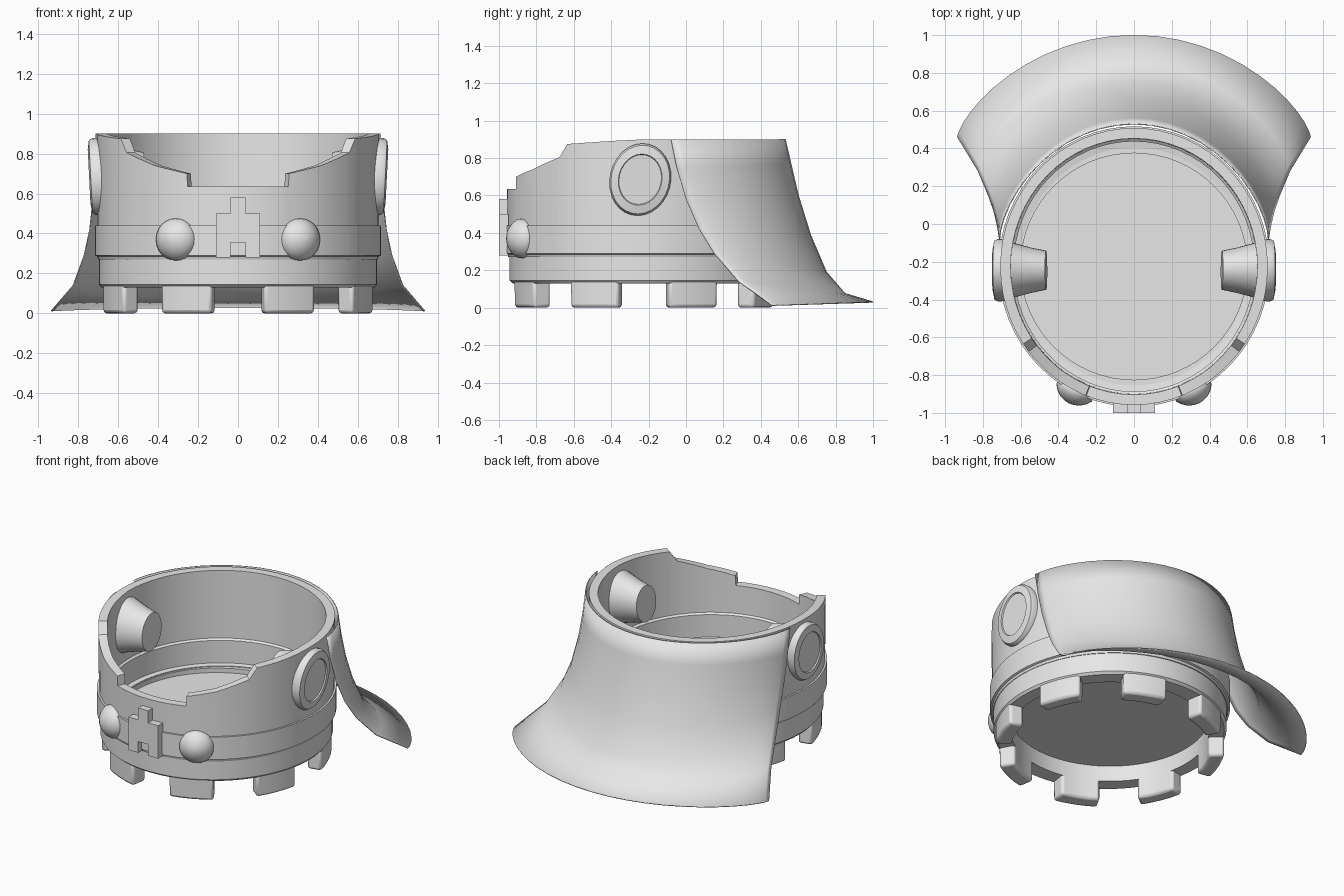
import bpy, bmesh, math
from mathutils import Matrix, Vector

if "Cube" in bpy.data.objects:
    bpy.data.objects.remove(bpy.data.objects["Cube"])

CY = -0.225  # centre of the ring in y
grey = bpy.data.materials.new("plain grey")
grey.diffuse_color = (0.8, 0.8, 0.8, 1)
grey.use_nodes = True
grey.node_tree.nodes["Principled BSDF"].inputs["Base Color"].default_value = grey.diffuse_color


def finish(name, bm, angle=35, bevel=0):
    bmesh.ops.recalc_face_normals(bm, faces=bm.faces)
    me = bpy.data.meshes.new(name)
    bm.to_mesh(me)
    bm.free()
    ob = bpy.data.objects.new(name, me)
    bpy.context.collection.objects.link(ob)
    me.materials.append(grey)
    if bevel:
        m = ob.modifiers.new("bevel", 'BEVEL')
        m.width, m.segments, m.limit_method = bevel, 2, 'ANGLE'
        m.angle_limit = math.radians(40)
    bpy.ops.object.select_all(action='DESELECT')
    ob.select_set(True)
    bpy.context.view_layer.objects.active = ob
    bpy.ops.object.shade_smooth_by_angle(angle=math.radians(angle))
    return ob


def sweep(name, angles, section, closed, bevel=0):
    """Sweep a closed section of (rx, ry, z) points around the ring; angle 0 is the front."""
    bm = bmesh.new()
    rows = []
    for a in angles:
        t = math.radians(a)
        rows.append([bm.verts.new((rx * math.sin(t), CY - ry * math.cos(t), z))
                     for rx, ry, z in section(a)])
    n = len(rows[0])
    for i in range(len(rows) if closed else len(rows) - 1):
        p, q = rows[i], rows[(i + 1) % len(rows)]
        for j in range(n):
            k = (j + 1) % n
            bm.faces.new((p[j], p[k], q[k], q[j]))
    if not closed:
        bm.faces.new(rows[0])
        bm.faces.new(rows[-1])
    return finish(name, bm, bevel=bevel)


def lathe(name, profile, matrix, segs=28):
    """Turn (radius, height) points about local z, then place with a matrix."""
    bm = bmesh.new()
    rings = [[bm.verts.new((r * math.cos(2 * math.pi * i / segs),
                            r * math.sin(2 * math.pi * i / segs), h))
              for i in range(segs)] for r, h in profile]
    for p, q in zip(rings, rings[1:]):
        for i in range(segs):
            k = (i + 1) % segs
            bm.faces.new((p[i], p[k], q[k], q[i]))
    bm.faces.new(rings[0])
    bm.faces.new(rings[-1])
    bm.transform(matrix)
    return finish(name, bm)


def interp(table, x):
    for (x0, y0), (x1, y1) in zip(table, table[1:]):
        if x <= x1:
            return y0 + (y1 - y0) * (x - x0) / (x1 - x0)
    return table[-1][1]


# upper wall with the stepped front opening and the belt band
RIM = [(0, .635), (20.9, .635), (21.2, .70), (36, .74), (52, .805),
       (56, .875), (77, .892), (90, .9), (180, .9)]


def wall_section(a):
    top = interp(RIM, min(a, 360 - a))
    outline = [(-.10, .27), (-.005, .27), (0, .285), (.012, .29), (.012, .44), (0, .44),
               (.003, top), (-.052, top), (-.055, .45), (-.068, .44), (-.068, .29), (-.10, .285)]
    return [(.705 + d, .73 + d, z) for d, z in outline]


steps = [i * 5.625 for i in range(64)]
corners = [a for a, _ in RIM[1:-1]]
wall_angles = sorted(set(steps + corners + [360 - a for a in corners]))
sweep("upper_wall", wall_angles, wall_section, True)

# lower ring and its eight teeth
sweep("lower_ring", steps,
      lambda a: [(.60, .60, .13), (.685, .70, .13), (.697, .718, .145),
                 (.697, .718, .28), (.60, .60, .28)], True)
for i in range(8):
    mid = 22.5 + 45 * i
    sweep("tooth", [mid - 11.5 + 23 * j / 4 for j in range(5)],
          lambda a: [(.60, .60, .0), (.69, .705, .0), (.69, .71, .16), (.60, .60, .16)],
          False, bevel=.016)

# floor disc
lathe("floor", [(.605, .235), (.605, .25)], Matrix.Translation((0, CY, 0)), 64)

# flared neck guard at the back: side edge and centre line, top to bottom
EDGE = [(.712, -.08, .9), (.716, -.05, .75), (.725, 0, .58), (.742, .07, .42),
        (.77, .15, .29), (.825, .28, .14), (.935, .46, .012)]
SPINE = [(.53, .9), (.56, .77), (.60, .60), (.665, .39), (.75, .19), (.85, .075), (1.0, .03)]
bm = bmesh.new()
rows = []
for i, ((ex, ey, ez), (sy, sz)) in enumerate(zip(EDGE, SPINE)):
    power = 1.25 + .2 * i / 6
    row = []
    for j in range(-12, 13):
        t = math.radians(90 * j / 12)
        c = max(math.cos(t), 0) ** power
        row.append(bm.verts.new((ex * math.sin(t), ey + (sy - ey) * c, ez + (sz - ez) * c)))
    rows.append(row)
for p, q in zip(rows, rows[1:]):
    for j in range(24):
        bm.faces.new((p[j], p[j + 1], q[j + 1], q[j]))
guard = finish("neck_guard", bm, 60)
mod = guard.modifiers.new("thickness", 'SOLIDIFY')
mod.thickness, mod.offset = .006, 0

for s in (-1, 1):
    # round side caps with an inner cone, leaning slightly back
    turn = Matrix.Rotation(s * math.pi / 2, 4, 'Y')
    squash = Matrix.Diagonal((1, .84, 1, 1))
    lean = Matrix.Rotation(math.radians(-14), 4, 'X')
    shear = Matrix.Identity(4)
    shear[0][2] = s * .05
    place = Matrix.Translation((0, -.245, .685)) @ shear @ lean
    # unsquashed height runs along z, squashed width along y
    lathe("side_cap", [(.19, .66), (.195, .72), (.185, .738), (.138, .746), (.134, .738)],
          place @ squash @ turn)
    lathe("inner_cone", [(.19, .69), (.165, .62), (.14, .54), (.122, .465)],
          place @ squash @ turn)

    # domed studs on the belt
    a = math.radians(26)
    out = Vector((s * math.sin(a), -math.cos(a), 0))
    stud = Matrix.Translation((s * .70 * math.sin(a), CY - .72 * math.cos(a), .37)) \
        @ out.to_track_quat('Z', 'Y').to_matrix().to_4x4()
    lathe("belt_stud", [(.09, -.04), (.106, .005), (.104, .025), (.085, .05),
                        (.06, .07), (.03, .082), (.004, .086)], stud, 24)

# front buckle: notched plate with a top tab
half = [(.037, .28), (.11, .28), (.11, .50), (.037, .50), (.037, .58)]
outline = half + [(-x, z) for x, z in reversed(half)] + [(-.037, .355), (.037, .355)]
bm = bmesh.new()
face = bm.faces.new([bm.verts.new((x, -1.0, z)) for x, z in outline])
ext = bmesh.ops.extrude_face_region(bm, geom=[face])
bmesh.ops.translate(bm, vec=(0, .05, 0),
                    verts=[v for v in ext["geom"] if isinstance(v, bmesh.types.BMVert)])
finish("front_buckle", bm, 20)
